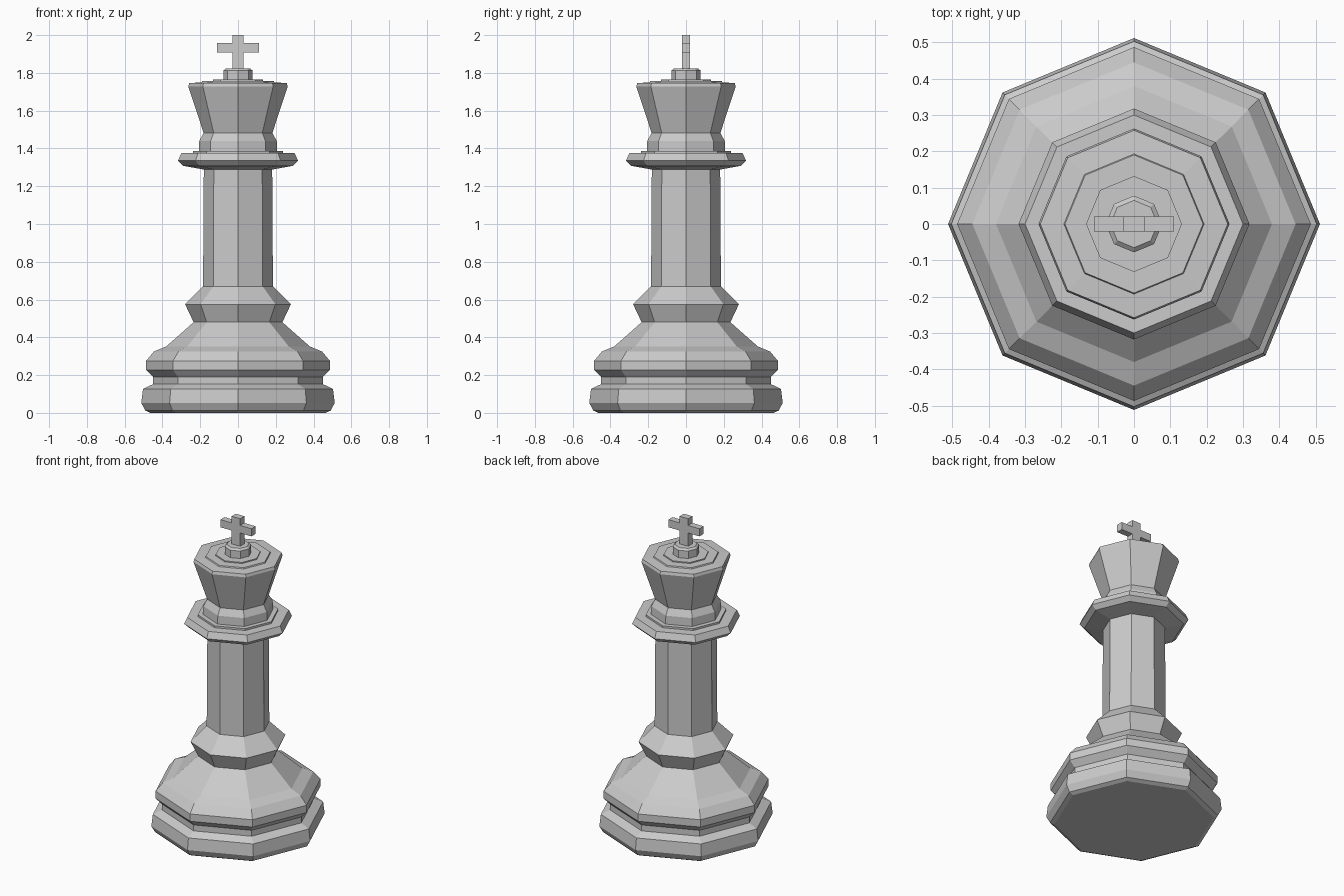
import bpy, bmesh
from math import cos, sin, pi

if "Cube" in bpy.data.objects:
    bpy.data.objects.remove(bpy.data.objects["Cube"])

SIDES = 8


def make_object(name, bm):
    bmesh.ops.recalc_face_normals(bm, faces=bm.faces[:])
    mesh = bpy.data.meshes.new(name)
    bm.to_mesh(mesh)
    bm.free()
    obj = bpy.data.objects.new(name, mesh)
    bpy.context.collection.objects.link(obj)
    return obj


def turned(name, profile):
    """Eight-sided turned part from (radius, height) pairs, capped both ends."""
    bm = bmesh.new()
    rings = [[bm.verts.new((r * cos(2 * pi * i / SIDES), r * sin(2 * pi * i / SIDES), z))
              for i in range(SIDES)] for r, z in profile]
    for low, high in zip(rings, rings[1:]):
        for i in range(SIDES):
            j = (i + 1) % SIDES
            bm.faces.new((low[i], low[j], high[j], high[i]))
    bm.faces.new(rings[0][::-1])
    bm.faces.new(rings[-1])
    return make_object(name, bm)


# Stepped foot, sloping skirt, waist ring and column
turned("base_and_column", [
    (0.465, 0.0), (0.49, 0.012), (0.512, 0.052), (0.503, 0.127), (0.45, 0.152),
    (0.45, 0.19), (0.487, 0.228), (0.487, 0.275), (0.445, 0.325), (0.38, 0.352),
    (0.235, 0.48), (0.28, 0.575), (0.185, 0.67), (0.181, 1.30)])

# Wide collar with a thin step above
turned("collar", [(0.18, 1.288), (0.29, 1.308), (0.318, 1.335), (0.30, 1.375),
                  (0.237, 1.375), (0.237, 1.387), (0.19, 1.387)])

# Flared head with stepped top
turned("head", [(0.207, 1.38), (0.205, 1.44), (0.182, 1.482), (0.263, 1.728),
                (0.258, 1.746), (0.193, 1.75), (0.19, 1.757), (0.132, 1.757),
                (0.132, 1.764), (0.07, 1.764)])

# Small knob under the cross
turned("knob", [(0.078, 1.755), (0.078, 1.812), (0.065, 1.823)])

# Cross: one outline extruded through its thickness
stem, arm, lo, hi, half = 0.03, 0.11, 1.908, 1.957, 0.021
right = [(stem, 1.815), (stem, lo), (arm, lo), (arm, hi), (stem, hi), (stem, 2.0)]
outline = right + [(-x, z) for x, z in reversed(right)]
bm = bmesh.new()
face = bm.faces.new([bm.verts.new((x, -half, z)) for x, z in outline])
ext = bmesh.ops.extrude_face_region(bm, geom=[face], use_keep_orig=True)
bmesh.ops.translate(bm, vec=(0, 2 * half, 0),
                    verts=[g for g in ext["geom"] if isinstance(g, bmesh.types.BMVert)])
make_object("cross", bm)
